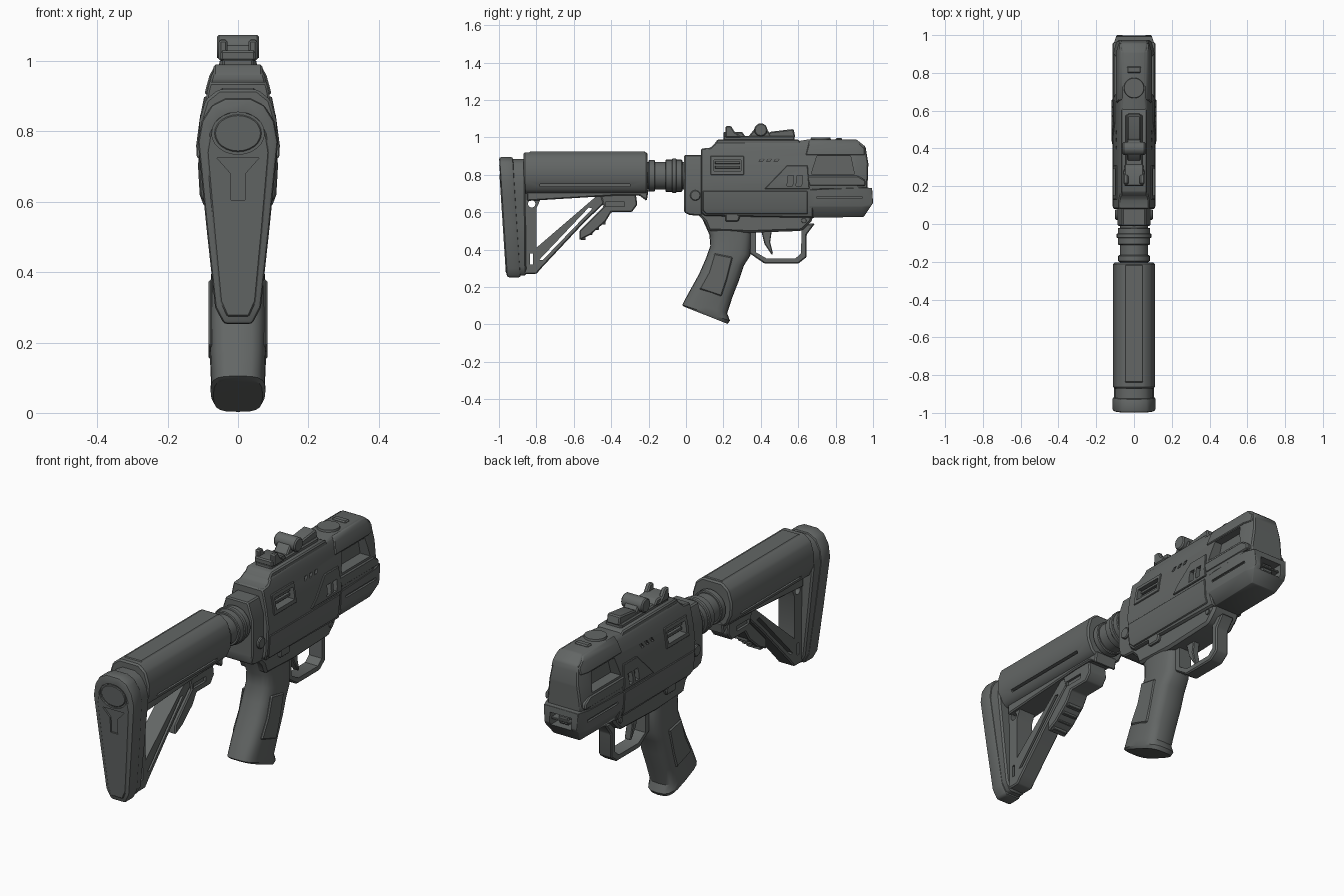
import bpy, bmesh, math

if "Cube" in bpy.data.objects:
    bpy.data.objects.remove(bpy.data.objects["Cube"])

gunmetal = bpy.data.materials.new("gunmetal_grey")
gunmetal.use_nodes = True
GREY = (0.125, 0.134, 0.131, 1)
gunmetal.diffuse_color = GREY
gunmetal.node_tree.nodes["Principled BSDF"].inputs["Base Color"].default_value = GREY
parts = []

# Half-width of the receiver at each height
BODY = [(.57, .085), (.62, .104), (.76, .112), (.85, .1), (.92, .086), (.96, .075), (.99, .058)]


def width_at(z, table):
    if z <= table[0][0]:
        return table[0][1]
    for (a, wa), (b, wb) in zip(table, table[1:]):
        if z <= b:
            return wa + (wb - wa) * (z - a) / (b - a)
    return table[-1][1]


def apply_modifier(obj, mod):
    bpy.context.view_layer.objects.active = obj
    bpy.ops.object.modifier_apply(modifier=mod.name)


def finish(name, bm, bevel=0, segments=1):
    bmesh.ops.recalc_face_normals(bm, faces=bm.faces[:])
    mesh = bpy.data.meshes.new(name)
    bm.to_mesh(mesh)
    bm.free()
    mesh.materials.append(gunmetal)
    obj = bpy.data.objects.new(name, mesh)
    bpy.context.collection.objects.link(obj)
    if bevel:
        mod = obj.modifiers.new("edge_bevel", 'BEVEL')
        mod.width, mod.segments, mod.angle_limit = bevel, segments, math.radians(28)
        mod.limit_method = 'ANGLE'
        apply_modifier(obj, mod)
    parts.append(obj)
    return obj


def prism(name, pts, lo, hi, axis='X', widths=None, grow=0, bevel=.006, segments=1, taper=None, lean=0):
    """Extrude a side (X) or front (Y) outline; widths shape it by height."""
    bm = bmesh.new()
    ends = []
    for d in (lo, hi):
        ends.append([bm.verts.new((d, u, v) if axis == 'X' else (u, d, v)) for u, v in pts])
        bm.faces.new(ends[-1])
    n = len(pts)
    for i in range(n):
        j = (i + 1) % n
        bm.faces.new((ends[0][i], ends[0][j], ends[1][j], ends[1][i]))
    planes = [((0, 0, z), (0, 0, 1)) for z, _ in widths or []]
    if taper:
        planes.append(((0, taper, 0), (0, 1, 0)))
    for co, no in planes:
        bmesh.ops.bisect_plane(bm, geom=bm.verts[:] + bm.edges[:] + bm.faces[:],
                               dist=1e-5, plane_co=co, plane_no=no)
    for v in bm.verts:
        if widths:
            v.co.x *= width_at(v.co.z, widths) + grow
        if taper and v.co.y > taper:
            v.co.x *= 1 - 3 * (v.co.y - taper)
        v.co.y += lean * (.9 - v.co.z)
    return finish(name, bm, bevel, segments)


def rect(u0, u1, v0, v1, slant=0):
    return [(u0, v0), (u1, v0), (u1 + slant, v1), (u0 + slant, v1)]


def ring(u, v, ru, rv=None, n=24):
    return [(u + ru * math.cos(math.tau * i / n), v + (rv or ru) * math.sin(math.tau * i / n))
            for i in range(n)]


def both(half):
    """Complete a symmetric front outline from its +x half."""
    return half + [(-x, z) for x, z in reversed(half)]


def pair(name, pts, lo, hi, **kw):
    return [prism("left_" + name, pts, lo, hi, **kw), prism("right_" + name, pts, -hi, -lo, **kw)]


def cut(targets, cutters):
    for obj in targets:
        for c in cutters:
            mod = obj.modifiers.new("cut", 'BOOLEAN')
            mod.operation, mod.solver, mod.object = 'DIFFERENCE', 'EXACT', c
            apply_modifier(obj, mod)
    for c in cutters:
        parts.remove(c)
        bpy.data.objects.remove(c)


# Receiver shell with raised side skins
receiver = prism("receiver", [(.08, .6), (.08, .94), (.13, .945), (.17, .98), (.6, .98), (.66, .99),
                              (.91, .99), (.96, .95), (.975, .86), (.97, .72), (.68, .72), (.68, .57), (.1, .58)],
                 -1, 1, widths=BODY, taper=.91)
armor = prism("side_armor", [(.42, .725), (.54, .85), (.65, .85), (.66, .725)], -1, 1,
              widths=BODY, grow=.007, bevel=.003)
prism("lower_side_skin", [(.09, .61), (.09, .713), (.65, .713), (.65, .59), (.11, .59)], -1, 1,
      widths=BODY, grow=.005, bevel=.003)
port = prism("port_frame", rect(.13, .31, .8, .9), -1, 1, widths=BODY, grow=.006, bevel=.003)
prism("front_hood", [(.64, .905), (.66, .985), (.91, .985), (.955, .94), (.955, .905)], -1, 1,
      widths=BODY, grow=.006, taper=.91, bevel=.004)

K = dict(bevel=0)
cut([receiver, port], pair("port_cut", rect(.15, .295, .82, .88), .07, .2, **K))
cut([receiver, armor], [c for y in (.54, .588) for c in
                        pair("slot_cut", rect(y, y + .03, .74, .797, .006), .095, .2, **K)])
cut([receiver], pair("window_cut", [(.67, .805), (.9, .805), (.88, .9), (.7, .9)], .05, .2, **K))
cut([receiver], [c for y in (.39, .43, .47) for c in
                 pair("vent_cut", rect(y, y + .018, .87, .89, .012), .085, .2, **K)])
for z in (.834, .858):
    pair("bolt_rib", rect(.155, .29, z, z + .014), .06, .088, bevel=.002)
pair("side_fin", [(.64, .795), (.92, .795), (.96, .77), (.96, .74), (.66, .74)], .06, .114)

# Rear block with take-down pins
prism("rear_block", [(-.01, .6), (-.01, .905), (.085, .905), (.085, .58), (.02, .585)], -1, 1,
      widths=[(.58, .075), (.64, .088), (.82, .088), (.91, .06)])
pair("takedown_pin", ring(.05, .69, .028), .07, .1, bevel=.004)

# Front lower block and muzzle
lower = prism("muzzle_block", [(.66, .57), (.66, .72), (.95, .732), (.995, .73), (1, .65), (.95, .575)],
              -1, 1, widths=[(.57, .07), (.63, .108), (.73, .113)], taper=.94)
cut([lower], [prism("mouth_cut", rect(-.06, .06, .635, .7), .93, 1.1, axis='Y', **K)])
cut([lower], pair("groove_cut", rect(.7, .94, .672, .684), .1, .2, **K))
prism("muzzle_core", rect(-.03, .03, .645, .69), .9, .975, axis='Y')
prism("muzzle_bar", rect(-.065, .065, .662, .672), .92, .985, axis='Y', bevel=.002)

# Top cap, rail and sights
bm = bmesh.new()
bmesh.ops.create_cone(bm, cap_ends=True, segments=28, radius1=.058, radius2=.052, depth=.03)
bmesh.ops.translate(bm, vec=(0, .72, .985), verts=bm.verts[:])
finish("top_cap", bm)
prism("top_catch", rect(.8, .835, .97, .998), -.038, .038)
prism("rail_base", [(.14, .95), (.17, .99), (.6, .99), (.63, .95)], -.07, .07)
prism("sight_rail", rect(.2, .58, .98, 1.008), -.045, .045)
prism("rear_sight_base", [(.2, 1), (.2, 1.03), (.3, 1.03), (.32, 1)], -.05, .05)
pair("rear_sight_ear", [(.21, 1), (.21, 1.06), (.24, 1.062), (.26, 1.03), (.3, 1.0)], .03, .055)
prism("sight_mount", [(.33, 1), (.37, 1.05), (.43, 1.05), (.46, 1)], -.038, .038)
prism("sight_drum", ring(.4, 1.04, .036, n=12), -.06, .06)
prism("front_sight_bar", [(.42, 1), (.45, 1.03), (.575, 1.045), (.585, 1)], -.036, .036)

# Trigger frame, guard and trigger
prism("trigger_frame", [(.05, .6), (.1, .55), (.12, .5), (.34, .49), (.62, .5), (.67, .55), (.69, .6)], -.075, .075,
      bevel=.012)
pair("safety_lever", [(.21, .55), (.21, .6), (.25, .61), (.29, .58), (.28, .55)], .07, .092)
pair("frame_pin", ring(.63, .555, .014, n=12), .06, .082, bevel=.002)
guard = prism("trigger_guard", [(.34, .52), (.34, .38), (.42, .325), (.6, .325), (.645, .36), (.645, .48), (.69, .54)],
              -.036, .036)
cut([guard], [prism("guard_cut", [(.375, .6), (.375, .385), (.43, .353), (.585, .353), (.615, .38), (.62, .6)],
                    -.2, .2, **K)])
prism("trigger", [(.4, .51), (.42, .43), (.46, .37), (.465, .38), (.45, .44), (.46, .51)], -.018, .018, bevel=.004)

# Grip lofted through rounded sections: rear y, z, front y, z, half-width
sections = [(.08, .58, .35, .54, .068), (.125, .48, .35, .48, .07), (.13, .42, .345, .37, .076),
            (.105, .35, .31, .315, .08), (.07, .27, .285, .24, .081), (.02, .18, .248, .145, .08),
            (-.01, .125, .22, .06, .077), (-.02, .105, .235, .02, .078), (-.01, .095, .222, .003, .07)]
bm = bmesh.new()
loops, N = [], 20
for ry, rz, fy, fz, w in sections:
    loop = []
    for i in range(N):
        c, s = math.cos(math.tau * i / N), math.sin(math.tau * i / N)
        c, s = (math.copysign(abs(t) ** .6, t) for t in (c, s))
        t = (c + 1) / 2
        loop.append(bm.verts.new((w * s, ry + (fy - ry) * t, rz + (fz - rz) * t)))
    loops.append(loop)
for a, b in zip(loops, loops[1:]):
    for i in range(N):
        j = (i + 1) % N
        bm.faces.new((a[i], a[j], b[j], b[i]))
bm.faces.new(loops[0])
bm.faces.new(loops[-1])
finish("grip", bm)
pair("grip_panel", [(.15, .38), (.25, .36), (.22, .24), (.19, .15), (.07, .19), (.12, .28)], .07, .084)

# Buffer tube and collars
for name, y0, y1, r in (("buffer_tube", -.25, .02, .074), ("rear_collar", -.2, -.165, .084),
                        ("front_collar", -.11, -.02, .086), ("lock_ring", -.075, -.05, .092)):
    prism(name, ring(0, .795, r, n=28), y0, y1, axis='Y', bevel=.004)

# Shoulder stock body
stock = prism("stock_body", both([(.055, .92), (.092, .89), (.11, .83), (.107, .77), (.085, .72), (.06, .7)]),
              -.87, -.205, axis='Y', bevel=.008)
cut([stock], pair("stock_groove_cut", rect(-.78, -.3, .738, .75), .08, .2, **K))
prism("stock_top_strip", rect(-.84, -.215, .9, .924), -.05, .05)
prism("stock_under_rail", [(-.85, .66), (-.85, .72), (-.2, .72), (-.21, .66), (-.25, .69), (-.36, .69)],
      -.062, .062)

# Open stock frame with strut
frame = prism("stock_frame", [(-.88, .72), (-.88, .27), (-.8, .27), (-.765, .31), (-.54, .55), (-.36, .72)],
              -.045, .045)
cut([frame], [prism(n, p, -.2, .2, **K) for n, p in (
    ("opening_cut", [(-.8, .41), (-.8, .62), (-.77, .685), (-.48, .685)]),
    ("strut_cut", [(-.785, .345), (-.765, .345), (-.5, .62), (-.52, .625)]),
    ("hole_cut", ring(-.825, .645, .02, n=16)),
    ("post_cut", rect(-.835, -.818, .32, .38)))])
lever = prism("adjust_lever", [(-.57, .45), (-.51, .48), (-.43, .55), (-.4, .6), (-.29, .6), (-.26, .64),
                               (-.27, .71), (-.46, .7), (-.44, .63), (-.57, .5)], -.052, .052)
cut([lever], pair("lever_cut", rect(-.43, -.33, .63, .655), .04, .2, **K))
for i in range(4):
    y, z = -.55 + i * .035, .468 + i * .027
    prism("lever_tooth", rect(y - .014, y + .014, z - .016, z + .014), -.04, .04, bevel=.003)

# Butt plate and rubber pad
PAD = [(.035, .895), (.075, .875), (.103, .83), (.114, .77), (.105, .68), (.09, .53), (.065, .3), (.04, .252)]
prism("butt_plate", both([(x * .94, .575 + (z - .575) * .97) for x, z in PAD]), -.94, -.86, axis='Y',
      lean=.01, bevel=.008)
pad = prism("butt_pad", both(PAD), -1, -.925, axis='Y', lean=.065, bevel=.012, segments=2)
inner = [(x * .78, .565 + (z - .575) * .9) for x, z in PAD]
prism("butt_panel", both(inner), -1.004, -.98, axis='Y', lean=.065, bevel=.004)
panel = parts[-1]
cut([pad, panel], [prism(n, p, -1.1, -.995, axis='Y', lean=.065, **K) for n, p in (
    ("oval_cut", ring(0, .795, .075, .06)),
    ("tee_cut", both([(.06, .725), (.02, .68), (.02, .605)])))])
prism("butt_oval", ring(0, .795, .067, .053), -1.001, -.98, axis='Y', lean=.065, bevel=.003)

# Smooth shading with sharp edges kept
bpy.ops.object.select_all(action='DESELECT')
for obj in parts:
    obj.select_set(True)
bpy.context.view_layer.objects.active = parts[0]
bpy.ops.object.shade_smooth_by_angle(angle=math.radians(32))
